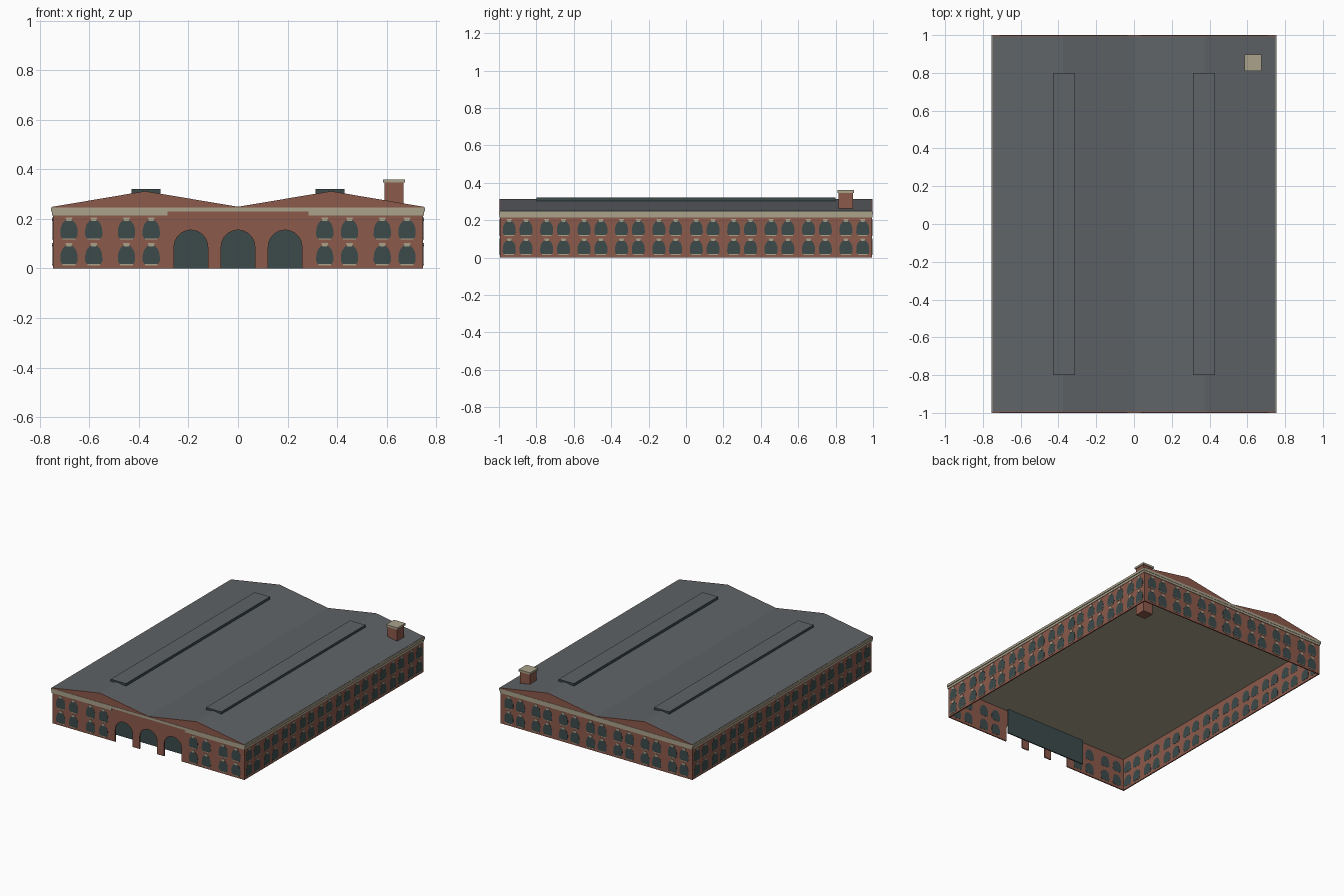
import bpy, bmesh, math
from mathutils import Matrix, Vector

old = bpy.data.objects.get("Cube")
if old:
    bpy.data.objects.remove(old)


def material(name, color):
    m = bpy.data.materials.new(name)
    m.use_nodes = True
    m.diffuse_color = (*color, 1)
    m.node_tree.nodes["Principled BSDF"].inputs["Base Color"].default_value = (*color, 1)
    return m


brick = material("brick red", (0.26, 0.10, 0.07))
slate = material("slate grey", (0.115, 0.125, 0.135))
glass = material("dark teal", (0.045, 0.07, 0.07))
stone = material("pale stone", (0.40, 0.36, 0.26))


def prism(bm, outline, front, back, frame=Matrix()):
    """Extrude a (u, z) outline along depth, placed by a wall frame."""
    a, b = [[bm.verts.new(frame @ Vector((u, d, z))) for u, z in outline] for d in (front, back)]
    bm.faces.new(a)
    bm.faces.new(b[::-1])
    n = len(a)
    for i in range(n):
        j = (i + 1) % n
        bm.faces.new((a[i], b[i], b[j], a[j]))


def finish(name, bm, *mats):
    bmesh.ops.recalc_face_normals(bm, faces=bm.faces)
    mesh = bpy.data.meshes.new(name)
    bm.to_mesh(mesh)
    bm.free()
    for m in mats:
        mesh.materials.append(m)
    obj = bpy.data.objects.new(name, mesh)
    bpy.context.collection.objects.link(obj)
    return obj


def rect(u0, u1, z0, z1):
    return [(u0, z0), (u1, z0), (u1, z1), (u0, z1)]


def part(name, outline, front, back, mat, frame=Matrix()):
    bm = bmesh.new()
    prism(bm, outline, front, back, frame)
    return finish(name, bm, mat)


HX, HY, T, TOP = 0.747, 0.995, 0.008, 0.232


def wall_frame(turns, distance):
    # Local -y is outward; local depth 0 is the outer wall face
    return Matrix.Rotation(turns * math.pi / 2, 4, "Z") @ Matrix.Translation((0, -distance, 0))


frames = {"front": wall_frame(0, HY), "left": wall_frame(1, HX),
          "back": wall_frame(2, HY), "right": wall_frame(3, HX)}

# Walls: the front outline carries three arched doorways
ARCH = 0.068
front_outline = [(-HX, 0)]
for cx in (-0.19, 0, 0.19):
    front_outline.append((cx - ARCH, 0))
    for i in range(17):
        a = math.pi * (1 - i / 16)
        front_outline.append((cx + ARCH * math.cos(a), 0.087 + ARCH * math.sin(a)))
    front_outline.append((cx + ARCH, 0))
front_outline += [(HX, 0), (HX, TOP), (-HX, TOP)]
part("front_wall", front_outline, 0, T, brick, frames["front"])
part("back_wall", rect(-HX, HX, 0, TOP), 0, T, brick, frames["back"])
for side in ("left", "right"):
    part(side + "_wall", rect(-HY, HY, 0, TOP), 0, T, brick, frames[side])

# Recessed doors behind the arches
part("entrance_doors", rect(-0.32, 0.32, 0, 0.18), 0.09, 0.098, glass, frames["front"])

# Paired arched windows with sills and keystones
pane_half = [(0.028, 0), (0.035, 0.012), (0.034, 0.04), (0.028, 0.058), (0.018, 0.07), (0.008, 0.076)]
pane = pane_half + [(-u, z) for u, z in reversed(pane_half)]
centres = {
    "front": [-0.632, -0.4, 0.4, 0.632],
    "back": [0.212 * i for i in range(-3, 4)],
    "left": [-0.9 + 0.2 * i for i in range(10)],
    "right": [-0.9 + 0.2 * i for i in range(10)],
}
for side, frame in frames.items():
    panes, trim = bmesh.new(), bmesh.new()
    half_gap = 0.05 if side == "front" else 0.045
    for c in centres[side]:
        for u in (c - half_gap, c + half_gap):
            for z in (0.018, 0.121):
                at = lambda pts: [(u + p, z + q) for p, q in pts]
                prism(panes, at(pane), -0.001, T + 0.001, frame)
                prism(trim, at(rect(-0.026, 0.026, -0.005, 0)), -0.003, 0.001, frame)
                prism(trim, at([(-0.009, 0.07), (0.009, 0.07), (0.014, 0.085), (-0.014, 0.085)]),
                      -0.003, 0.001, frame)
    finish(side + "_windows", panes, glass)
    finish(side + "_window_trim", trim, stone)

# Stone band under the cornice, broken over the doorways
bm = bmesh.new()
for s in (-1, 1):
    prism(bm, rect(*sorted((s * 0.285, s * 0.75)), 0.214, TOP), -0.003, 0.001, frames["front"])
for side, w in (("left", HY), ("back", HX), ("right", HY)):
    prism(bm, rect(-w, w, 0.214, TOP), -0.003, 0.001, frames[side])
finish("stone_band", bm, stone)

# Cornice slab that also closes the interior
part("cornice_slab", rect(-0.755, 0.755, 0.23, 0.247), -1, 1, stone)

# Double pitched roof between brick gable ends
EAVE, RIDGE = 0.249, 0.312
profile = [(-0.748, 0.246), (0.748, 0.246), (0.748, EAVE), (0.375, RIDGE),
           (0, EAVE), (-0.375, RIDGE), (-0.748, EAVE)]
part("roof", profile, -0.993, 0.993, slate)
for name, y in (("front_gable", -0.998), ("back_gable", 0.992)):
    part(name, profile, y, y + 0.006, brick)

# Roof monitors with dark sides and slate tops
for name, s in (("left_roof_monitor", 1), ("right_roof_monitor", -1)):
    bm = bmesh.new()
    prism(bm, rect(*sorted((s * 0.312, s * 0.43)), 0.295, 0.32), -0.8, 0.8)
    obj = finish(name, bm, glass, slate)
    for f in obj.data.polygons:
        f.material_index = int(f.normal.z > 0.5)

# Chimney and cap
part("chimney", rect(0.59, 0.667, 0, 0.347), 0.816, 0.892, brick)
part("chimney_cap", rect(0.584, 0.674, 0.346, 0.36), 0.81, 0.898, stone)
